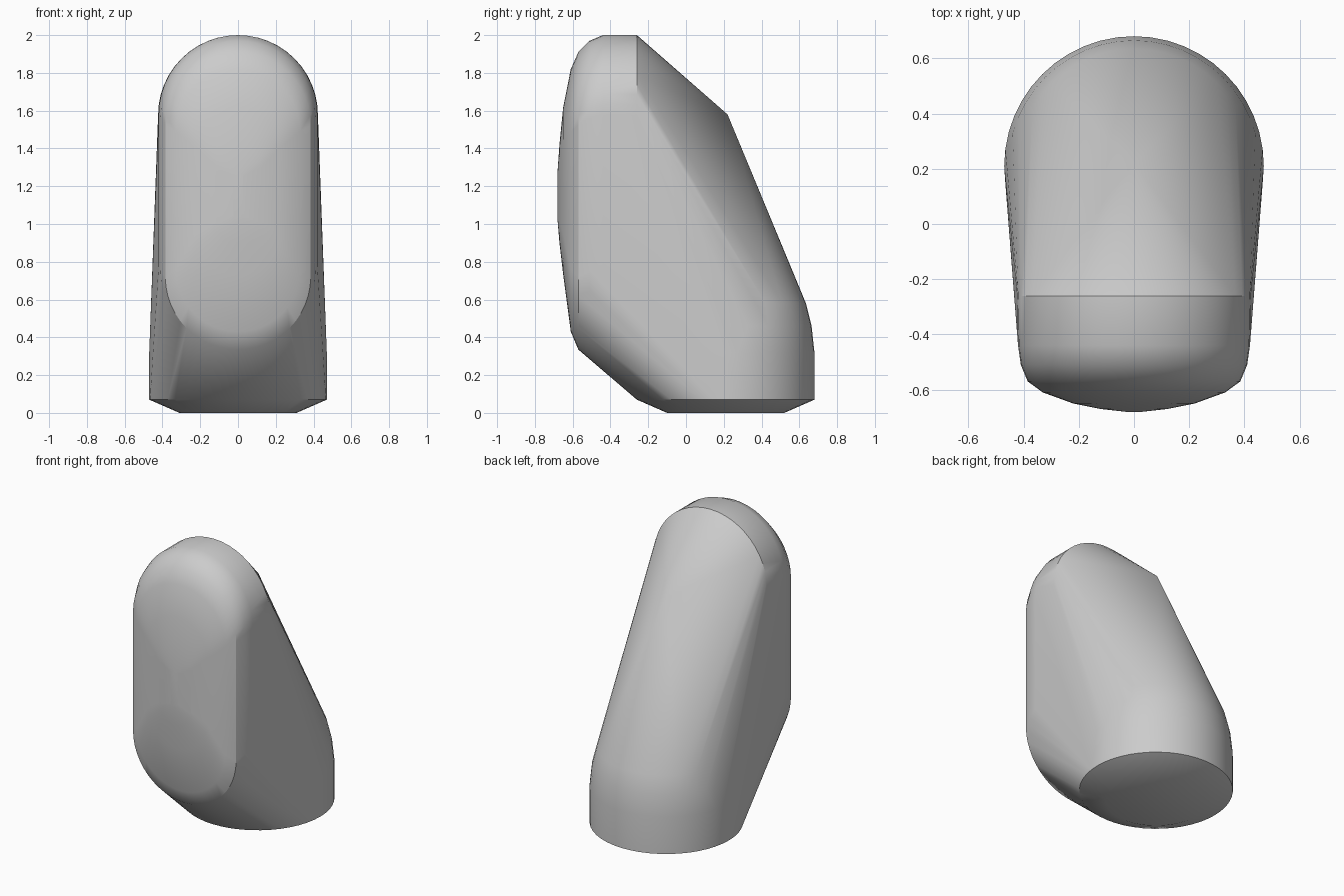
import bpy, bmesh
from math import sin, cos, pi, radians

cube = bpy.data.objects.get("Cube")
if cube:
    bpy.data.objects.remove(cube, do_unlink=True)

grey = bpy.data.materials.new("plain grey")
grey.use_nodes = True
colour = (0.6, 0.6, 0.6, 1)
grey.diffuse_color = colour
grey.node_tree.nodes["Principled BSDF"].inputs["Base Color"].default_value = colour

SEGMENTS = 48
BASE_Y = 0.21


def circle(radius, z):
    """Horizontal ring around the base axis."""
    steps = [2 * pi * i / SEGMENTS for i in range(SEGMENTS)]
    return [(radius * cos(a), BASE_Y + radius * sin(a), z) for a in steps]


def stadium(y, radius, top, bottom):
    """Upright pill outline facing the front."""
    half = SEGMENTS // 2
    points = []
    for centre, start in ((top - radius, 0), (bottom + radius, pi)):
        for i in range(half + 1):
            a = start + pi * i / half
            points.append((radius * cos(a), y, centre + radius * sin(a)))
    return points


# Round foot with a chamfered underside and a softly rounded back
points = []
for radius, z in ((0.31, 0), (0.47, 0.07), (0.47, 0.32), (0.455, 0.46), (0.425, 0.58)):
    points += circle(radius, z)

# Domed pill-shaped front pad
for ring in ((-0.26, 0.423, 2.0, 0.4), (-0.44, 0.42, 2.0, 0.36),
             (-0.51, 0.41, 1.97, 0.34), (-0.57, 0.385, 1.91, 0.335),
             (-0.61, 0.33, 1.82, 0.43), (-0.65, 0.22, 1.62, 0.73),
             (-0.67, 0.12, 1.42, 0.9), (-0.68, 0.03, 1.28, 1.02)):
    points += stadium(*ring)

# Pointed ridge at the back
points.append((0, 0.22, 1.58))

# Stretch one skin over the foot, pad and ridge
bm = bmesh.new()
for p in points:
    bm.verts.new(p)
bmesh.ops.remove_doubles(bm, verts=bm.verts[:], dist=0.0005)
hull = bmesh.ops.convex_hull(bm, input=bm.verts[:])
spare = {v for v in hull["geom_interior"] + hull["geom_unused"]
         if isinstance(v, bmesh.types.BMVert)}
bmesh.ops.delete(bm, geom=list(spare), context="VERTS")
bmesh.ops.dissolve_limit(bm, angle_limit=radians(0.5), verts=bm.verts[:], edges=bm.edges[:])
bmesh.ops.recalc_face_normals(bm, faces=bm.faces[:])
mesh = bpy.data.meshes.new("body")
bm.to_mesh(mesh)
bm.free()
mesh.materials.append(grey)

body = bpy.data.objects.new("body", mesh)
bpy.context.collection.objects.link(body)
bpy.context.view_layer.objects.active = body
body.select_set(True)
bpy.ops.object.shade_smooth_by_angle(angle=radians(30))
